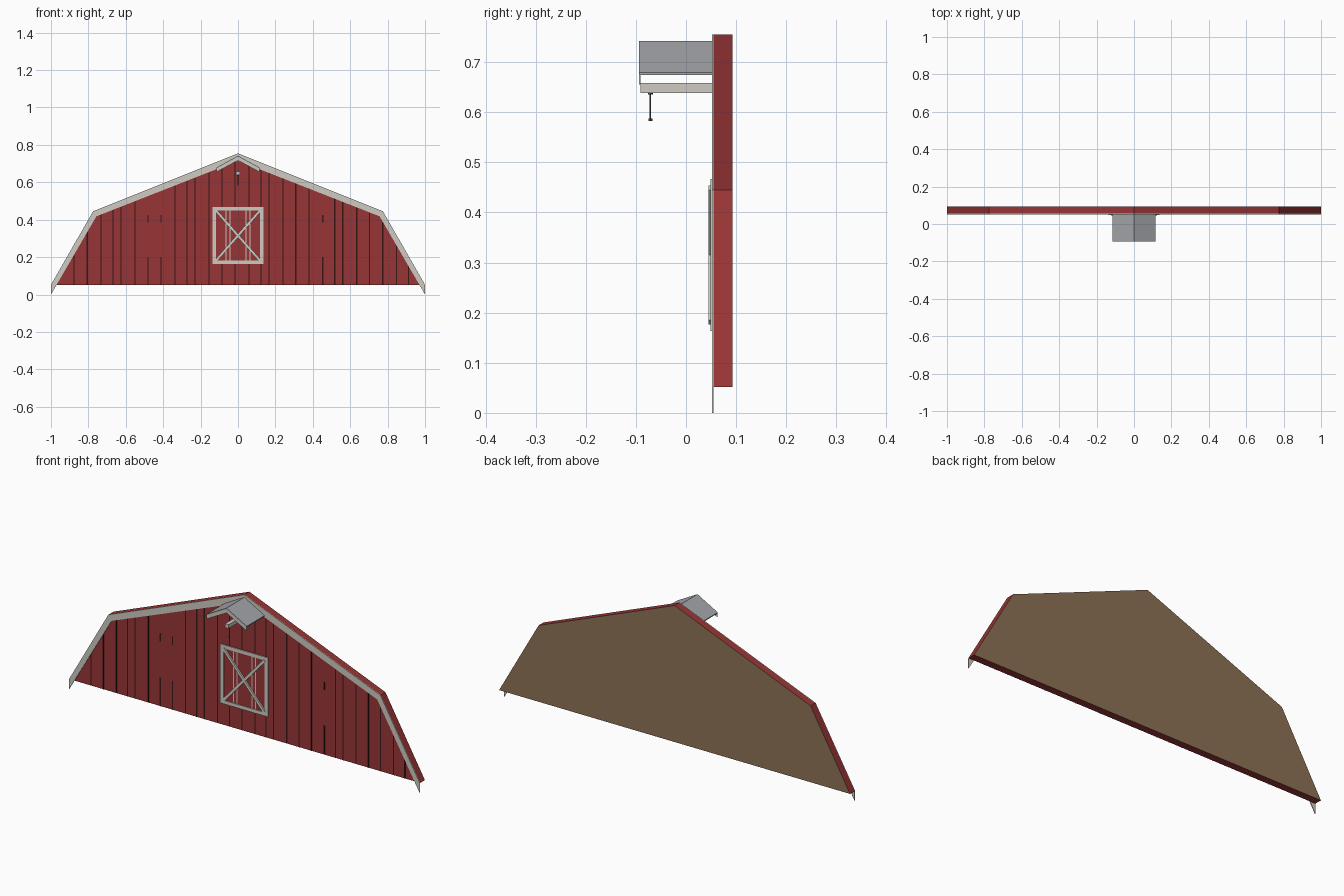
import bpy, math
from mathutils import Vector

cube = bpy.data.objects.get("Cube")
if cube:
    bpy.data.objects.remove(cube)


def material(name, rgb):
    m = bpy.data.materials.new(name)
    m.use_nodes = True
    m.diffuse_color = (*rgb, 1)
    m.node_tree.nodes["Principled BSDF"].inputs["Base Color"].default_value = (*rgb, 1)
    return m


RED = material("barn red", (0.31, 0.035, 0.035))
DARK = material("groove dark red", (0.04, 0.008, 0.008))
CREAM = material("cream trim", (0.62, 0.60, 0.54))
GREY = material("grey roofing", (0.37, 0.38, 0.40))
BROWN = material("bare wood", (0.27, 0.17, 0.09))
IRON = material("dark iron", (0.08, 0.08, 0.08))


def prism(name, outline, y0, y1, mat):
    """Extrude an x-z outline (anticlockwise from the front) from y0 back to y1."""
    n = len(outline)
    verts = [(x, y, z) for y in (y0, y1) for x, z in outline]
    faces = [list(range(n)), list(range(2 * n - 1, n - 1, -1))]
    faces += [(i, i + n, (i + 1) % n + n, (i + 1) % n) for i in range(n)]
    mesh = bpy.data.meshes.new(name)
    mesh.from_pydata(verts, [], faces)
    mesh.materials.append(mat)
    obj = bpy.data.objects.new(name, mesh)
    bpy.context.collection.objects.link(obj)
    return obj


def box(name, x0, x1, z0, z1, y0, y1, mat):
    return prism(name, [(x0, z0), (x1, z0), (x1, z1), (x0, z1)], y0, y1, mat)


def bar(name, a, b, width, y0, y1, mat):
    """Straight board between two x-z points."""
    a, b = Vector(a), Vector(b)
    d = (b - a).normalized() * width / 2
    s = Vector((-d.y, d.x))
    return prism(name, [a - s, b - s, b + s, a + s], y0, y1, mat)


def mirror_x(points):
    return [(-x, z) for x, z in reversed(points)]


# Gambrel wall
BASE, FRONT, BACK = 0.052, 0.055, 0.093
KNEE, PEAK = (0.775, 0.445), 0.755
right_edge = [(1.0, BASE), KNEE]
wall = prism("gable_wall", right_edge + [(0, PEAK)] + mirror_x(right_edge), FRONT, BACK, RED)
wall.data.materials.append(BROWN)
for f in wall.data.polygons:
    if f.normal.y > 0.9:
        f.material_index = 1

# Rake trim along the roof edge
for side, label in ((1, "left"), (-1, "right")):
    upper = [(0, 0.715), (0.757, 0.418), KNEE, (0, PEAK)]
    lower = [(0.757, 0.418), (1.0, 0.0), (1.0, BASE), KNEE]
    for part, pts in (("upper", upper), ("lower", lower)):
        prism(f"{label}_{part}_rake_trim", pts if side > 0 else mirror_x(pts), 0.0515, FRONT, CREAM)


# Grooves between the boards, in a repeating plank pattern
def trim_height(x):
    x = abs(x)
    if x < 0.757:
        return 0.715 - x * 0.392
    return 0.418 - (x - 0.757) * 1.72


def groove(x, z0, z1):
    box("board_groove", x - 0.003, x + 0.003, z0, z1, FRONT - 0.001, FRONT, DARK)


for repeat in range(6):
    for offset in (0, 0.043, 0.118, 0.187, 0.257, 0.331):
        x = -1.063 + repeat * 0.395 + offset
        top = trim_height(x)
        if abs(x) > 0.94:
            continue
        if abs(x) < 0.13:
            groove(x, BASE, 0.17)
            groove(x, 0.465, top)
        elif 0.4 < abs(x) < 0.5:
            groove(x, BASE, 0.2)
            groove(x, 0.385, 0.425)
        else:
            groove(x, BASE, top)

# Loft door with frame, slats and cross braces
W, Z0, Z1, T = 0.136, 0.163, 0.467, 0.018
box("loft_door_panel", -W, W, Z0, Z1, FRONT - 0.0015, FRONT, RED)
for s in (-1, 1):
    box("loft_door_stile", *sorted((s * W, s * (W - T))), Z0, Z1, 0.049, FRONT, CREAM)
    for x in (0.043, 0.063):
        box("loft_door_slat", s * x - 0.0025, s * x + 0.0025, Z0 + T, Z1 - T, 0.0525, FRONT, CREAM)
    bar("loft_door_brace", (-s * (W - T), Z0 + T), (s * (W - T), Z1 - T), 0.014, 0.045, FRONT, CREAM)
for z in (Z0, Z1 - T):
    box("loft_door_rail", -W + T, W - T, z, z + T, 0.049, FRONT, CREAM)

# Small hood over the hoist
EAVE, HOOD_TOP, HOOD_FRONT = (0.115, 0.679), 0.742, -0.094
for s, label in ((1, "left"), (-1, "right")):
    roof = [(0, HOOD_TOP - 0.005), (EAVE[0], EAVE[1] - 0.005), EAVE, (0, HOOD_TOP)]
    fascia = [(0, HOOD_TOP - 0.025), (EAVE[0], EAVE[1] - 0.024),
              (EAVE[0], EAVE[1] - 0.005), (0, HOOD_TOP - 0.005)]
    prism(f"{label}_hood_roof", roof if s > 0 else mirror_x(roof), HOOD_FRONT, FRONT, GREY)
    prism(f"{label}_hood_fascia", fascia if s > 0 else mirror_x(fascia), HOOD_FRONT, -0.091, CREAM)

# Hoist beam, rod and fittings
box("hoist_beam", -0.01, 0.01, 0.638, 0.658, -0.091, FRONT, CREAM)
for name, radius, z0, z1 in (("hoist_rod", 0.0015, 0.585, 0.638),
                             ("hoist_plate", 0.005, 0.635, 0.638),
                             ("hoist_hook", 0.004, 0.583, 0.588)):
    bpy.ops.mesh.primitive_cylinder_add(vertices=8, radius=radius, depth=z1 - z0,
                                        location=(0, -0.071, (z0 + z1) / 2))
    bpy.context.object.name = name
    bpy.context.object.data.materials.append(IRON)
